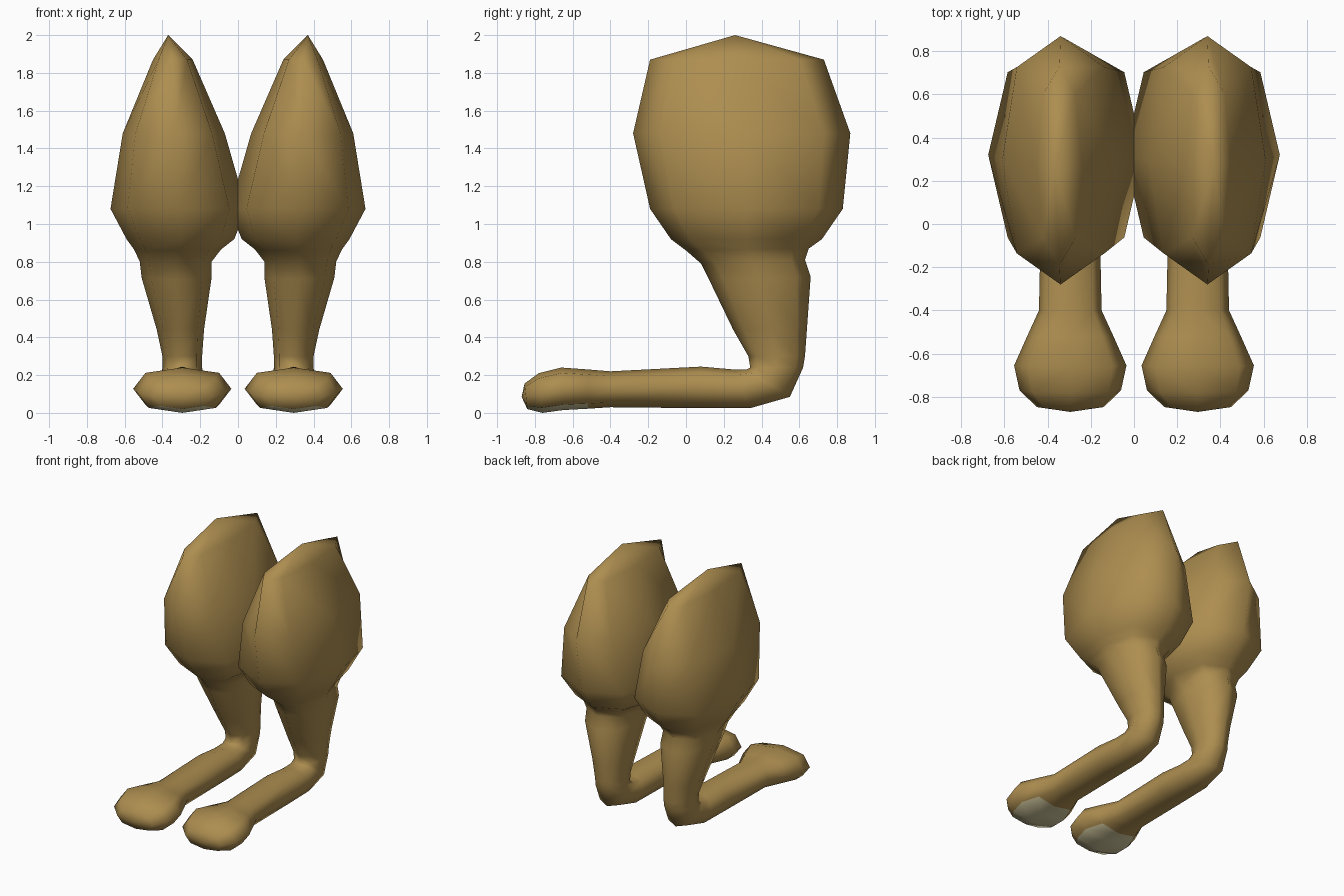
import bpy
import bmesh

cube = bpy.data.objects.get("Cube")
if cube:
    bpy.data.objects.remove(cube, do_unlink=True)


def make_material(name, colour):
    mat = bpy.data.materials.new(name)
    mat.use_nodes = True
    mat.diffuse_color = colour
    mat.node_tree.nodes["Principled BSDF"].inputs["Base Color"].default_value = colour
    return mat


def ring(bm, inner, outer, front, back, k):
    """Eight-sided cross-section from x limits and two (y, z) points."""
    cx, hx = (inner + outer) / 2, (outer - inner) / 2
    cy, cz = [(f + b) / 2 for f, b in zip(front, back)]
    hy, hz = [(b - f) / 2 for f, b in zip(front, back)]
    pattern = [(0, -1), (k, -k), (1, 0), (k, k), (0, 1), (-k, k), (-1, 0), (-k, -k)]
    return [bm.verts.new((cx + hx * u, cy + hy * v, cz + hz * v)) for u, v in pattern]


def loft(bm, sections, first_tip, last_tip):
    """Skin the cross-sections and close both ends with a fan."""
    loops = [ring(bm, *s) for s in sections]
    for a, b in zip(loops, loops[1:]):
        for i in range(8):
            j = (i + 1) % 8
            bm.faces.new((a[i], a[j], b[j], b[i]))
    for loop, tip in ((loops[0], first_tip), (loops[-1], last_tip)):
        point = bm.verts.new(tip)
        for i in range(8):
            bm.faces.new((loop[i], loop[(i + 1) % 8], point))


# inner x, outer x, front (y, z), back (y, z), corner fullness
thigh = [
    (0.24, 0.45, (-0.19, 1.87), (0.73, 1.87), 0.72),
    (0.07, 0.61, (-0.28, 1.48), (0.87, 1.48), 0.75),
    (-0.045, 0.675, (-0.19, 1.08), (0.83, 1.08), 0.75),
    (0.02, 0.59, (-0.08, 0.92), (0.72, 0.92), 0.75),
    (0.09, 0.55, (0.00, 0.86), (0.65, 0.87), 0.74),
]
shin = [
    (0.14, 0.52, (0.08, 0.79), (0.63, 0.81), 0.73),
    (0.14, 0.51, (0.12, 0.71), (0.66, 0.72), 0.73),
    (0.18, 0.43, (0.25, 0.44), (0.64, 0.44), 0.73),
    (0.19, 0.40, (0.33, 0.30), (0.63, 0.30), 0.73),
]
# the front point becomes the top of the foot after the heel bend
foot = [
    (0.19, 0.40, (0.34, 0.24), (0.62, 0.24), 0.73),
    (0.18, 0.41, (0.32, 0.23), (0.55, 0.085), 0.73),
    (0.17, 0.42, (0.25, 0.23), (0.34, 0.025), 0.73),
    (0.16, 0.43, (0.08, 0.245), (0.08, 0.025), 0.73),
    (0.15, 0.44, (-0.40, 0.22), (-0.40, 0.03), 0.73),
    (0.095, 0.495, (-0.52, 0.23), (-0.52, 0.022), 0.74),
    (0.035, 0.555, (-0.66, 0.24), (-0.65, 0.015), 0.75),
    (0.06, 0.53, (-0.78, 0.21), (-0.76, 0.0), 0.75),
    (0.14, 0.45, (-0.855, 0.155), (-0.84, 0.02), 0.75),
]

bm = bmesh.new()
loft(bm, thigh + shin + foot, (0.37, 0.26, 2.0), (0.295, -0.87, 0.085))
bmesh.ops.recalc_face_normals(bm, faces=bm.faces)

# pale pad on the flat underside of the toes
for face in bm.faces:
    face.smooth = True
    under = face.normal.z < -0.8 and face.calc_center_median().y < -0.53
    face.material_index = 1 if under else 0

mesh = bpy.data.meshes.new("legs")
bm.to_mesh(mesh)
bm.free()
mesh.materials.append(make_material("tan fur", (0.42, 0.27, 0.08, 1)))
mesh.materials.append(make_material("pale pad", (0.64, 0.58, 0.34, 1)))
legs = bpy.data.objects.new("legs", mesh)
bpy.context.collection.objects.link(legs)

# other leg; the thighs press into each other at the middle
mirror = legs.modifiers.new("mirror", "MIRROR")
mirror.use_axis[0] = True
mirror.use_mirror_merge = False
